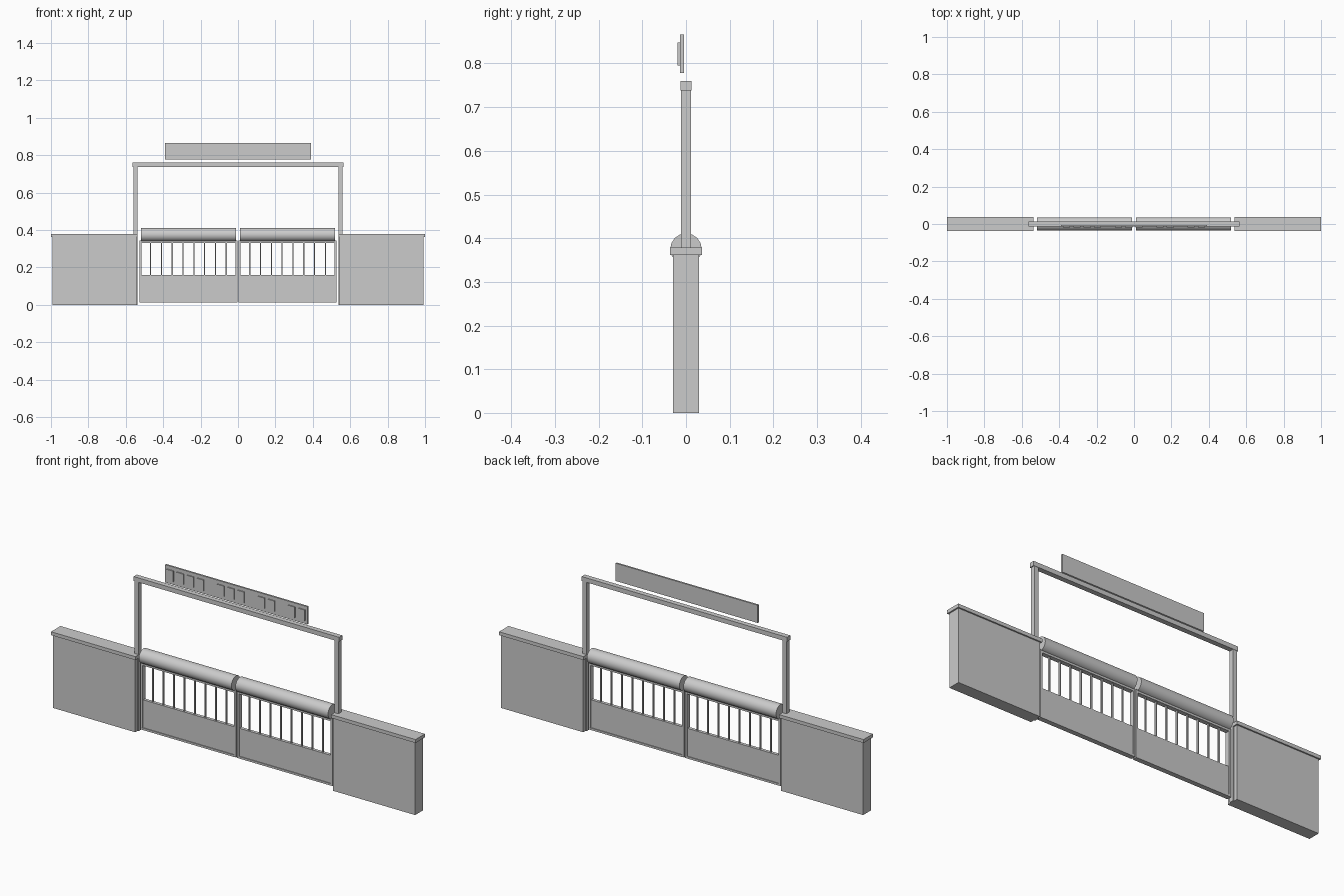
import bpy, math

if "Cube" in bpy.data.objects:
    bpy.data.objects.remove(bpy.data.objects["Cube"])

grey = bpy.data.materials.new("light_grey")
grey.diffuse_color = (0.6, 0.6, 0.6, 1)
grey.use_nodes = True
grey.node_tree.nodes["Principled BSDF"].inputs["Base Color"].default_value = grey.diffuse_color


def box(name, x, y, z):
    """Box from (min, max) ranges on each axis."""
    bpy.ops.mesh.primitive_cube_add(size=1, location=[(a + b) / 2 for a, b in (x, y, z)])
    o = bpy.context.object
    o.name = name
    o.scale = [abs(b - a) for a, b in (x, y, z)]
    bpy.ops.object.transform_apply(location=False, rotation=False, scale=True)
    o.data.materials.append(grey)
    return o


def sym(y):
    return (-y, y)


for side, s in (("left", -1), ("right", 1)):
    def span(a, b):
        return tuple(sorted((s * a, s * b)))

    # Side wall with coping
    box(side + "_wall", span(0.543, 0.993), sym(0.03), (0, 0.362))
    box(side + "_wall_coping", span(0.537, 1.0), sym(0.037), (0.362, 0.379))

    # Arch post
    box(side + "_arch_post", span(0.537, 0.559), sym(0.011), (0, 0.74))

    # Gate leaf: solid lower panel, rails and stiles
    box(side + "_gate_panel", span(0.012, 0.519), sym(0.008), (0.016, 0.16))
    box(side + "_gate_bottom_rail", span(0.012, 0.519), sym(0.012), (0.012, 0.022))
    box(side + "_gate_top_rail", span(0.012, 0.519), sym(0.011), (0.331, 0.345))
    box(side + "_gate_inner_stile", span(0.003, 0.013), sym(0.011), (0.012, 0.345))
    box(side + "_gate_outer_stile", span(0.515, 0.526), sym(0.011), (0.012, 0.345))

    # Upright bars
    for i in range(8):
        x = 0.265 + (i - 3.5) * 0.0577
        box(side + "_gate_bar", span(x - 0.003, x + 0.003), sym(0.004), (0.158, 0.334))

    # Round housing on top of the leaf
    bpy.ops.mesh.primitive_cylinder_add(vertices=16, radius=0.036, depth=0.508,
                                        location=(s * 0.265, 0, 0.375),
                                        rotation=(0, math.pi / 2, 0))
    roll = bpy.context.object
    roll.name = side + "_gate_round_top"
    roll.data.materials.append(grey)
    bpy.ops.object.shade_smooth_by_angle(angle=math.radians(40))

# Arch beam
box("arch_beam", sym(0.564), sym(0.0125), (0.738, 0.76))

# Sign board with plain raised blocks
box("sign_board", sym(0.39), (-0.014, -0.005), (0.778, 0.866))
for i in (0, 1, 2, 3, 5, 6, 7, 9, 10, 12, 13):
    x = -0.38 + i * 0.0555
    box("sign_block", (x, x + 0.038), (-0.019, -0.014), (0.795, 0.848))
